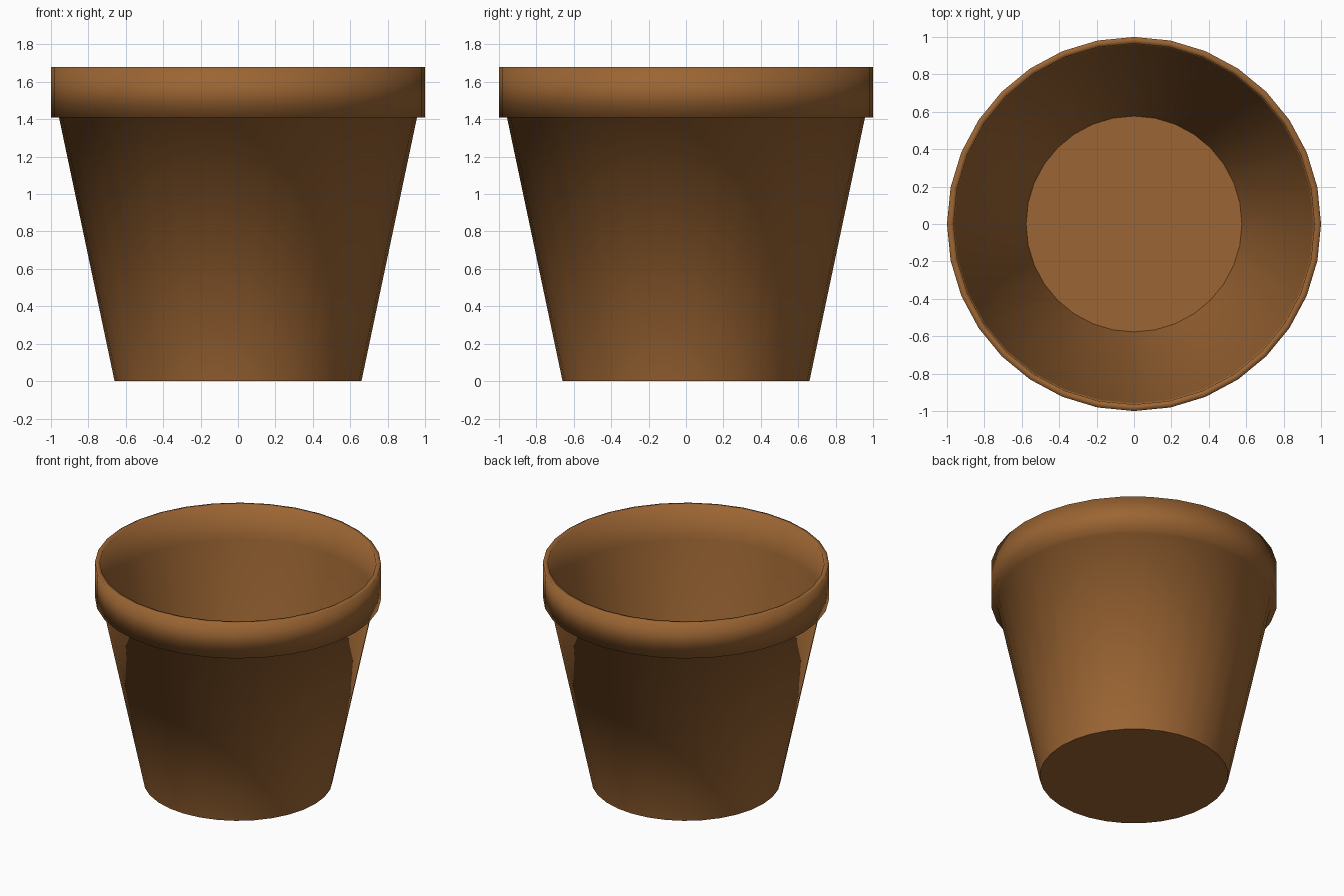
import bpy, bmesh, math

if "Cube" in bpy.data.objects:
    bpy.data.objects.remove(bpy.data.objects["Cube"])

SIDES = 32

# Radius and height: outer wall, overhanging rim, lip, inner wall
PROFILE = [(0.66, 0.0), (0.957, 1.41), (1.0, 1.41), (1.0, 1.68),
           (0.965, 1.68), (0.957, 1.415), (0.577, 0.1)]

bm = bmesh.new()
rings = [[bm.verts.new((r * math.cos(2 * math.pi * i / SIDES),
                        r * math.sin(2 * math.pi * i / SIDES), z))
          for i in range(SIDES)] for r, z in PROFILE]

# Turned wall, smooth from base to inside floor
for low, high in zip(rings, rings[1:]):
    for i in range(SIDES):
        j = (i + 1) % SIDES
        bm.faces.new((low[i], low[j], high[j], high[i])).smooth = True

# Flat underside and inside floor, with sharp borders
underside = bm.faces.new(rings[0][::-1])
floor = bm.faces.new(rings[-1])
for edge in list(underside.edges) + list(floor.edges):
    edge.smooth = False

mesh = bpy.data.meshes.new("flower_pot")
bm.to_mesh(mesh)
bm.free()

# Terracotta
clay = bpy.data.materials.new("terracotta")
clay.diffuse_color = (0.33, 0.13, 0.033, 1)
clay.use_nodes = True
clay.node_tree.nodes["Principled BSDF"].inputs["Base Color"].default_value = clay.diffuse_color
mesh.materials.append(clay)

pot = bpy.data.objects.new("flower_pot", mesh)
bpy.context.collection.objects.link(pot)
